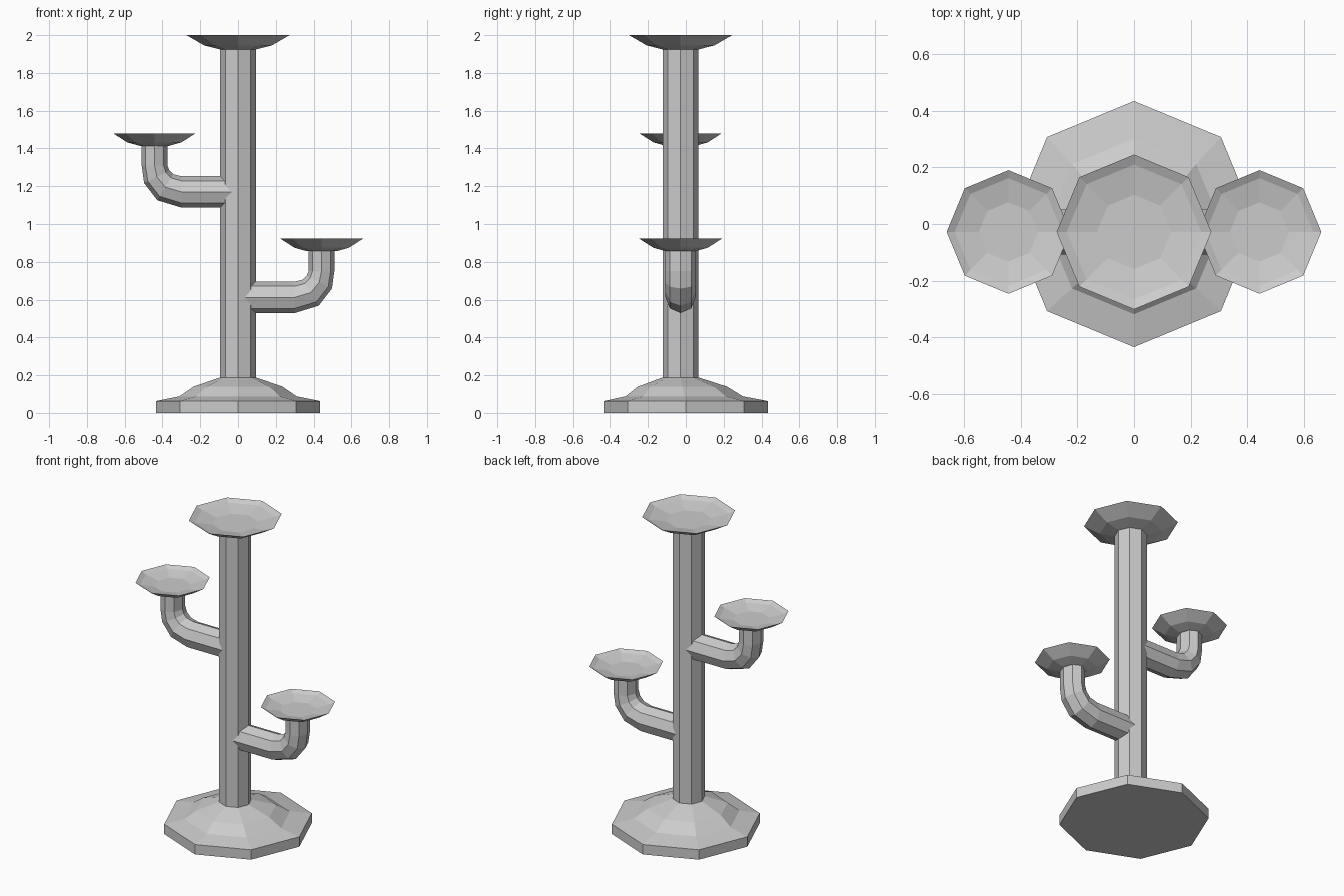
import bpy, bmesh
from math import cos, sin, pi
from mathutils import Vector

if "Cube" in bpy.data.objects:
    bpy.data.objects.remove(bpy.data.objects["Cube"])

SIDES = 8
AXIS_Y = -0.028  # pole and dishes sit slightly forward of the base centre


def skin(name, rings):
    """Join successive octagonal rings into a closed flat-faced mesh."""
    bm = bmesh.new()
    loops = [[bm.verts.new(p) for p in ring] for ring in rings]
    for a, b in zip(loops, loops[1:]):
        for i in range(SIDES):
            j = (i + 1) % SIDES
            bm.faces.new((a[i], a[j], b[j], b[i]))
    bm.faces.new(loops[0][::-1])
    bm.faces.new(loops[-1])
    bmesh.ops.recalc_face_normals(bm, faces=bm.faces)
    mesh = bpy.data.meshes.new(name)
    bm.to_mesh(mesh)
    bm.free()
    obj = bpy.data.objects.new(name, mesh)
    bpy.context.collection.objects.link(obj)
    return obj


def ring(c, u, v):
    return [c + u * cos(2 * pi * i / SIDES) + v * sin(2 * pi * i / SIDES)
            for i in range(SIDES)]


def lathe(name, x, profile):
    """Profile entries are radius, height, y centre."""
    return skin(name, [ring(Vector((x, y, z)), Vector((r, 0, 0)), Vector((0, r, 0)))
                       for r, z, y in profile])


def dish(name, x, top, r, depth):
    shape = [(0.36, -1), (0.66, -0.72), (1.0, 0), (0.87, -0.22), (0.48, -0.5)]
    lathe(name, x, [(r * s, top + depth * h, AXIS_Y) for s, h in shape])


def arm(name, side, z0):
    """Bent tube running out from the pole and turning up to its dish."""
    path = [(0.02, 0), (0.30, 0), (0.385, 0.025), (0.43, 0.08),
            (0.442, 0.14), (0.442, 0.26)]
    widths = [0.083, 0.083, 0.081, 0.075, 0.068, 0.068]
    pts = [Vector((side * x, AXIS_Y, z0 + z)) for x, z in path]
    rings = []
    for i, (p, w) in enumerate(zip(pts, widths)):
        t = (pts[min(i + 1, 5)] - pts[max(i - 1, 0)]).normalized()
        if i == 0 or i == 1:
            t = Vector((side, 0, 0))
        elif i >= 4:
            t = Vector((0, 0, 1))
        across = Vector((0, 1, 0))
        rings.append(ring(p, t.cross(across) * w, across * 0.08))
    skin(name, rings)


# Stepped octagonal base
lathe("base", 0, [(0.434, 0, 0), (0.434, 0.063, 0), (0.31, 0.088, -0.008),
                  (0.235, 0.14, -0.018), (0.096, 0.188, AXIS_Y)])

# Central pole
lathe("pole", 0, [(0.094, 0.15, AXIS_Y), (0.094, 1.94, AXIS_Y)])
dish("top_dish", 0, 2.0, 0.273, 0.075)

# Two side arms with dishes, alternating in height
for label, side, z0 in (("left", -1, 1.17), ("right", 1, 0.612)):
    arm(label + "_arm", side, z0)
    dish(label + "_dish", side * 0.443, z0 + 0.31, 0.218, 0.066)
